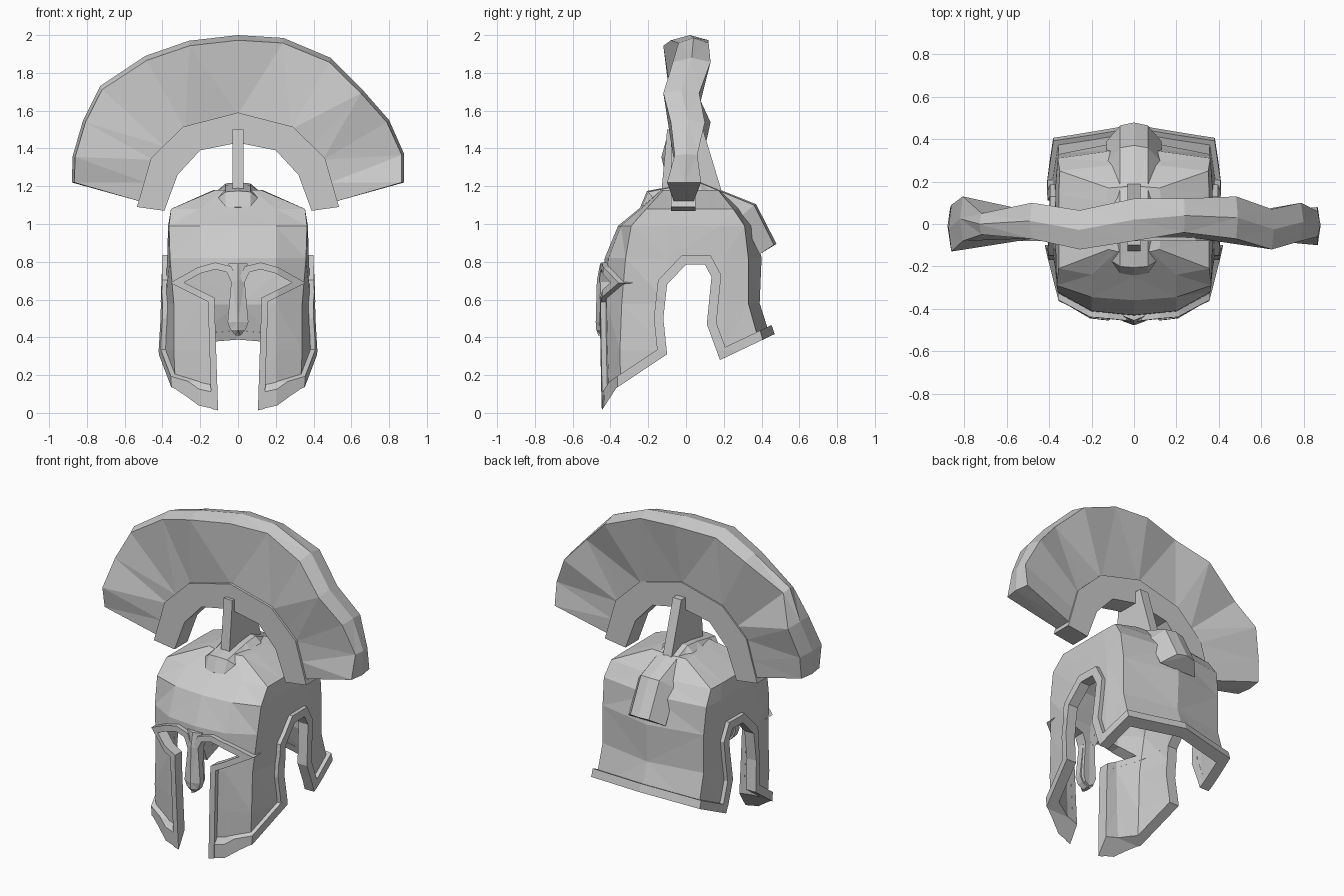
import bpy
import bmesh
from mathutils import Vector

cube = bpy.data.objects.get("Cube")
if cube:
    bpy.data.objects.remove(cube)

steel = bpy.data.materials.new("plain_grey")
steel.use_nodes = True
steel.diffuse_color = (0.6, 0.6, 0.6, 1)
steel.node_tree.nodes["Principled BSDF"].inputs["Base Color"].default_value = (0.6, 0.6, 0.6, 1)


def make_object(name, bm, closed=True):
    """Turn a bmesh into a flat-shaded object."""
    if closed:
        bmesh.ops.recalc_face_normals(bm, faces=bm.faces)
    mesh = bpy.data.meshes.new(name)
    bm.to_mesh(mesh)
    bm.free()
    mesh.materials.append(steel)
    obj = bpy.data.objects.new(name, mesh)
    bpy.context.scene.collection.objects.link(obj)
    return obj


def add_prism(bm, outline, axis, low, high):
    """Extrude a 2D outline along x (outline in y, z) or y (outline in x, z)."""
    def place(p, depth):
        return (depth, p[0], p[1]) if axis == "x" else (p[0], depth, p[1])
    a = [bm.verts.new(place(p, low)) for p in outline]
    b = [bm.verts.new(place(p, high)) for p in outline]
    for i in range(len(outline)):
        j = (i + 1) % len(outline)
        bm.faces.new((a[i], a[j], b[j], b[i]))
    bm.faces.new(a[::-1])
    bm.faces.new(b)


def prism(name, outlines, axis, low, high):
    bm = bmesh.new()
    for outline in outlines:
        add_prism(bm, outline, axis, low, high)
    return make_object(name, bm)


def loft(name, sections, bottom=True, top=True, closed=True):
    """Skin a row of closed sections with equal point counts."""
    bm = bmesh.new()
    rows = [[bm.verts.new(p) for p in s] for s in sections]
    n = len(rows[0])
    for low, high in zip(rows, rows[1:]):
        for i in range(n):
            j = (i + 1) % n
            bm.faces.new((low[i], low[j], high[j], high[i]))
    if bottom:
        bm.faces.new(rows[0][::-1])
    if top:
        bm.faces.new(rows[-1])
    bmesh.ops.triangulate(bm, faces=bm.faces)
    return make_object(name, bm, closed)


def mirrored(points):
    """Complete a half outline with its reflection in x."""
    return points + [(-x, y) for x, y in reversed(points) if x > 0]


def band(path, width):
    """Outline of a strip of given width lying to the left of a path."""
    pts = [Vector(p) for p in path]
    normals = []
    for a, b in zip(pts, pts[1:]):
        d = (b - a).normalized()
        normals.append(Vector((-d.y, d.x)))
    offset = []
    for i, p in enumerate(pts):
        n1 = normals[max(i - 1, 0)]
        n2 = normals[min(i, len(normals) - 1)]
        offset.append(p + width * (n1 + n2) / (1 + n1.dot(n2)))
    return [tuple(p) for p in pts] + [tuple(p) for p in reversed(offset)]


# Helmet skin: half rings from front centre round to back centre
rings = [
    (-0.1, [(0, -.43), (.2, -.4), (.32, -.34), (.37, -.1), (.37, .2), (.35, .41), (0, .48)]),
    (0.33, [(0, -.44), (.2, -.415), (.34, -.35), (.395, -.1), (.385, .2), (.36, .4), (0, .47)]),
    (0.58, [(0, -.44), (.2, -.42), (.34, -.34), (.385, -.1), (.375, .2), (.355, .33), (0, .39)]),
    (0.82, [(0, -.43), (.2, -.41), (.36, -.32), (.375, -.1), (.37, .2), (.355, .33), (0, .4)]),
    (0.99, [(0, -.36), (.2, -.345), (.365, -.29), (.37, -.1), (.37, .18), (.36, .31), (0, .36)]),
    (1.08, [(0, -.25), (.2, -.24), (.355, -.21), (.355, -.07), (.355, .14), (.35, .25), (0, .29)]),
    (1.18, [(0, -.13), (.08, -.13), (.12, -.12), (.13, -.03), (.13, .1), (.12, .17), (0, .18)]),
]

# Edge paths: lower edge with ear arch (y, z), and eye-to-cheek edge (x, z)
lower_edge = [(-.49, -.055), (-.37, .13), (-.1, .31), (-.12, .5), (-.1, .68), (0, .785),
              (.1, .785), (.135, .72), (.11, .47), (.18, .28), (.56, .46)]
face_edge = [(.035, .69), (.06, .745), (.12, .76), (.2, .738), (.285, .69), (.125, .61), (.1, -.15)]
nose_tip = [(0, .42), (.03, .44), (.045, .48)]
face_band = band(face_edge, 0.035)


def side_cutter(outline):
    return prism("side_cutter", [outline], "x", -1, 1)


def front_cutter(*outlines):
    return prism("front_cutter", outlines, "y", -.8, -.15)


def helmet_part(name, thickness, offset, cuts):
    """Thicken the helmet skin, cut it, bake the result and drop the cutters."""
    sections = [[(x, y, z) for x, y in mirrored(half)] for z, half in rings]
    obj = loft(name, sections, bottom=False, closed=False)
    wall = obj.modifiers.new("wall", "SOLIDIFY")
    wall.thickness, wall.offset = thickness, offset
    wall.use_even_offset = True
    for operation, cutter in cuts:
        cut = obj.modifiers.new("cut", "BOOLEAN")
        cut.operation, cut.solver, cut.object = operation, "EXACT", cutter
        cutter.hide_render = True
    graph = bpy.context.evaluated_depsgraph_get()
    baked = bpy.data.meshes.new_from_object(obj.evaluated_get(graph))
    obj.modifiers.clear()
    obj.data = baked
    for operation, cutter in cuts:
        bpy.data.objects.remove(cutter)


below = lower_edge + [(.56, -.4), (-.49, -.4)]
opening = mirrored(nose_tip + face_edge)
helmet_part("helmet_shell", 0.04, -1, [
    ("DIFFERENCE", side_cutter(below)),
    ("DIFFERENCE", front_cutter(opening)),
])

# Raised rims follow the same edges on a slightly fatter skin
helmet_part("lower_rim", 0.066, -0.24, [
    ("INTERSECT", side_cutter(band(lower_edge, 0.05))),
    ("DIFFERENCE", front_cutter(opening)),
])
helmet_part("face_rim", 0.068, -0.2, [
    ("INTERSECT", front_cutter(face_band, [(-x, z) for x, z in face_band])),
    ("DIFFERENCE", side_cutter(below)),
])

# Nose guard with a central ridge
guard = [(.41, .012, -.465), (.44, .04, -.475), (.48, .055, -.478), (.7, .035, -.472), (.79, .05, -.455)]
loft("nose_guard", [[(0, y, z), (w, y + .02, z), (w, y + .06, z), (-w, y + .06, z), (-w, y + .02, z)]
                    for z, w, y in guard])

# Ridge over the crown: outer and buried lines in the centre plane
outer = [(-.235, 1.085), (-.2, 1.17), (-.02, 1.205), (.08, 1.215), (.36, 1.1), (.465, .89)]
inner = [(-.2, 1.05), (-.16, 1.12), (-.02, 1.16), (.08, 1.16), (.29, 1.04), (.39, .84)]
loft("crown_ridge", [[(-.13, *b), (-.065, *t), (0, t[0] * 1.03, t[1] + .005), (.065, *t), (.13, *b)]
                     for t, b in zip(outer, inner)])

# Post holding the crest
prism("crest_post", [[(-.13, 1.17), (-.1, 1.5), (.09, 1.5), (.19, 1.17)]], "x", -.03, .03)

# Arched crest holder
arch_out = [(0, 1.59), (.29, 1.515), (.46, 1.35), (.535, 1.09)]
arch_in = [(.39, 1.07), (.32, 1.26), (.2, 1.39), (0, 1.43)]
arch = arch_out + arch_in + [(-x, z) for x, z in arch_in[-2::-1]] + [(-x, z) for x, z in arch_out[:0:-1]]
prism("crest_holder", [arch], "y", -.08, .05)

# Plume: fan of wavy stations running from right to left, with a peaked outer edge
roots = [(.52, 1.12), (.49, 1.22), (.45, 1.34), (.39, 1.41), (.28, 1.5), (.15, 1.54)]
roots = [(-x, z) for x, z in roots] + [(0, 1.58)] + roots[::-1]
tips = [(-.88, 1.22), (-.875, 1.36), (-.82, 1.55), (-.73, 1.73), (-.49, 1.89), (-.26, 1.97), (0, 2),
        (.24, 1.985), (.49, 1.88), (.66, 1.71), (.8, 1.55), (.88, 1.37), (.88, 1.22)]
front = [-.1, -.13, -.08, -.05, -.07, -.12, -.08, -.04, -.07, -.12, -.08, -.06, -.1]
back = [.08, .09, .13, .05, .1, .065, .12, .12, .13, .07, .1, .06, .08]


def plume_section(root, tip, f, b):
    edge_x, edge_z = tip[0] * .985, 1.22 + (tip[1] - 1.22) * .965
    return [(root[0], -.065, root[1]), (edge_x, f, edge_z), (tip[0], (f + b) / 2, tip[1]),
            (edge_x, b, edge_z), (root[0], .04, root[1])]


loft("crest_plume", [plume_section(*s) for s in zip(roots, tips, front, back)])
